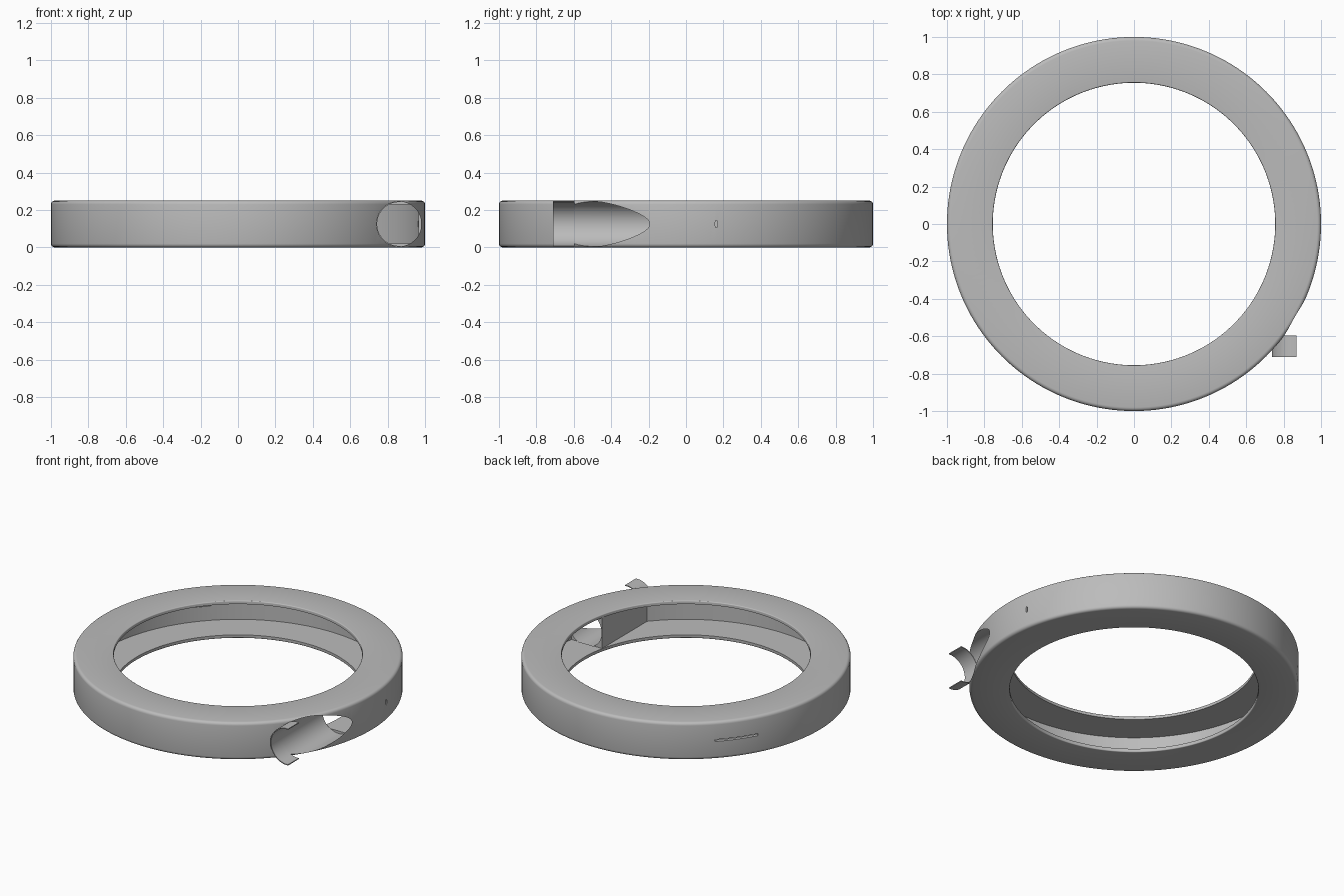
import bpy, bmesh
from math import sin, cos, pi, radians
from mathutils import Matrix, Vector

cube = bpy.data.objects.get("Cube")
if cube:
    bpy.data.objects.remove(cube, do_unlink=True)

grey = bpy.data.materials.new("mid_grey")
grey.use_nodes = True
grey.diffuse_color = (0.5, 0.5, 0.5, 1)
grey.node_tree.nodes["Principled BSDF"].inputs["Base Color"].default_value = (0.5, 0.5, 0.5, 1)

H, R_OUT, R_IN = 0.25, 1.0, 0.755       # ring height and radii
WALL_R, PLATE = 0.978, 0.022            # inside of outer wall, plate thickness
TUBE_X, TUBE_Z, BORE = 0.861, H / 2, 0.12


def make(name, bm):
    bmesh.ops.recalc_face_normals(bm, faces=bm.faces)
    mesh = bpy.data.meshes.new(name)
    bm.to_mesh(mesh)
    bm.free()
    mesh.materials.append(grey)
    ob = bpy.data.objects.new(name, mesh)
    bpy.context.collection.objects.link(ob)
    return ob


def box(name, lo, hi, turn=0):
    bm = bmesh.new()
    lo, hi = Vector(lo), Vector(hi)
    m = Matrix.Rotation(turn, 4, 'Z') @ Matrix.Translation((lo + hi) / 2)
    bmesh.ops.create_cube(bm, size=1, matrix=m @ Matrix.Diagonal((*(hi - lo), 1)))
    return make(name, bm)


def cylinder(name, matrix, radius, depth, segments):
    bm = bmesh.new()
    bmesh.ops.create_cone(bm, cap_ends=True, segments=segments, radius1=radius,
                          radius2=radius, depth=depth, matrix=matrix)
    return make(name, bm)


def combine(ob, other, operation):
    """Apply a boolean and drop the helper."""
    other.hide_render = True
    mod = ob.modifiers.new(operation, 'BOOLEAN')
    mod.operation, mod.object, mod.solver = operation, other, 'EXACT'
    bpy.context.view_layer.objects.active = ob
    bpy.ops.object.modifier_apply(modifier=mod.name)
    bpy.data.objects.remove(other, do_unlink=True)


def corner(cx, cz, r, start, steps=4):
    """Quarter-round points about a centre."""
    return [(cx + r * cos(start + pi / 2 * i / steps),
             cz + r * sin(start + pi / 2 * i / steps)) for i in range(steps + 1)]


# Channel ring: C-shaped section, open towards the middle
f, e = 0.02, 0.006
profile = (corner(R_IN + e, e, e, pi) + corner(R_OUT - f, f, f, -pi / 2)
           + corner(R_OUT - f, H - f, f, 0) + corner(R_IN + e, H - e, e, pi / 2)
           + [(R_IN, H - PLATE), (WALL_R, H - PLATE), (WALL_R, PLATE), (R_IN, PLATE)])
N = 160
bm = bmesh.new()
loops = [[bm.verts.new((r * cos(2 * pi * k / N), r * sin(2 * pi * k / N), z))
          for r, z in profile] for k in range(N)]
for k in range(N):
    a, b = loops[k], loops[(k + 1) % N]
    for i in range(len(profile)):
        j = (i + 1) % len(profile)
        bm.faces.new((a[i], b[i], b[j], a[j]))
ring = make("channel_ring", bm)

# Solid housing inside the channel, trimmed to the round wall
housing = box("housing", (0.738, -0.75, 0.01), (1.1, -0.165, H - 0.01))
trim = cylinder("trim", Matrix.Translation((0, 0, H / 2)), 0.988, 1, N)
combine(housing, trim, 'INTERSECT')
combine(ring, housing, 'UNION')

# Round bore through the housing, breaking out of the wall
along_y = Matrix.Rotation(pi / 2, 4, 'X')
bore = cylinder("bore", Matrix.Translation((TUBE_X, -0.58, TUBE_Z)) @ along_y, BORE, 0.834, 64)
combine(ring, bore, 'DIFFERENCE')

# Thin slot in the back wall and small hole in the left wall
combine(ring, box("slot", (0.9, -0.138, 0.118), (1.1, 0.138, 0.131), radians(143)), 'DIFFERENCE')
hole = cylinder("hole", Matrix.Translation((1, 0.162, H / 2)) @ Matrix.Diagonal((1, 0.33, 1, 1))
                @ Matrix.Rotation(pi / 2, 4, 'Y'), 0.02, 0.2, 24)
combine(ring, hole, 'DIFFERENCE')

# Half-tube spout, open to the outside
steps = 32
angles = [radians(86) + radians(188) * i / steps for i in range(steps + 1)]
section = ([(0.123 * cos(t), 0.123 * sin(t)) for t in angles]
           + [(0.117 * cos(t), 0.117 * sin(t)) for t in reversed(angles)])
bm = bmesh.new()
near, far = [[bm.verts.new((TUBE_X + x, y, TUBE_Z + z)) for x, z in section]
             for y in (-0.712, -0.597)]
n = len(section)
for i in range(n):
    j = (i + 1) % n
    bm.faces.new((near[i], near[j], far[j], far[i]))
for row in (near, far):
    for i in range(steps):
        bm.faces.new((row[i], row[i + 1], row[n - 2 - i], row[n - 1 - i]))
spout = make("half_tube_spout", bm)

for ob in (ring, spout):
    bpy.ops.object.select_all(action='DESELECT')
    ob.select_set(True)
    bpy.context.view_layer.objects.active = ob
    bpy.ops.object.shade_smooth_by_angle(angle=radians(30))
